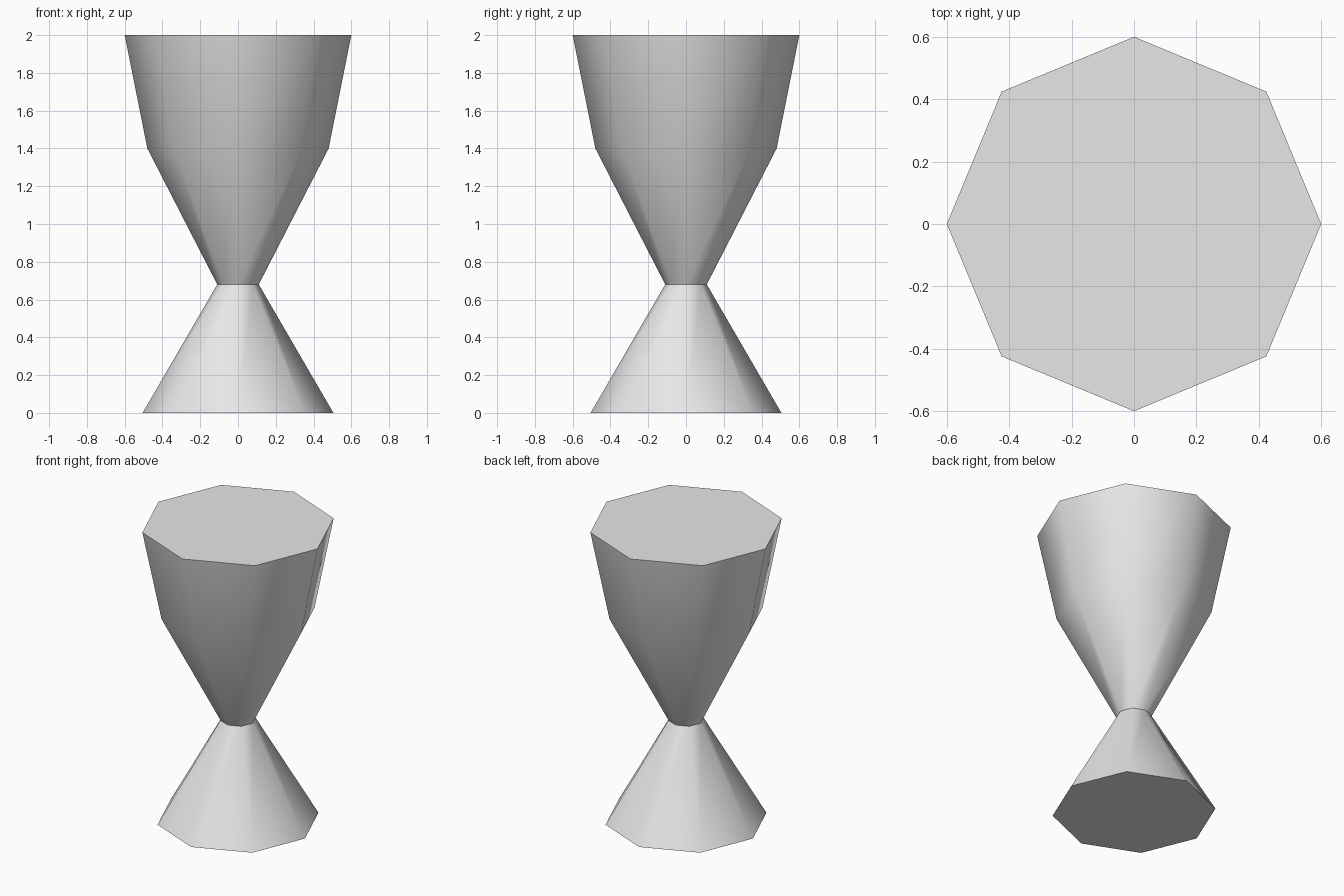
import bpy
import math

cube = bpy.data.objects.get("Cube")
if cube:
    bpy.data.objects.remove(cube, do_unlink=True)

# Single plain grey
grey = bpy.data.materials.new("light_grey")
grey.use_nodes = True
colour = (0.8, 0.8, 0.8, 1)
grey.diffuse_color = colour
grey.node_tree.nodes["Principled BSDF"].inputs["Base Color"].default_value = colour

SIDES = 8
# Profile as (radius, height): foot, waist, shoulder, rim
profile = [(0.505, 0), (0.11, 0.68), (0.48, 1.4), (0.6, 2)]

verts = [(r * math.cos(math.tau * i / SIDES), r * math.sin(math.tau * i / SIDES), z)
         for r, z in profile for i in range(SIDES)]

# Side walls between neighbouring rings, then the two caps
faces = []
for ring in range(len(profile) - 1):
    a, b = ring * SIDES, (ring + 1) * SIDES
    for i in range(SIDES):
        j = (i + 1) % SIDES
        faces.append((a + i, a + j, b + j, b + i))
faces.append(tuple(reversed(range(SIDES))))
faces.append(tuple(range(len(verts) - SIDES, len(verts))))

mesh = bpy.data.meshes.new("hourglass_stool")
mesh.from_pydata(verts, [], faces)
mesh.materials.append(grey)
stool = bpy.data.objects.new("hourglass_stool", mesh)
bpy.context.collection.objects.link(stool)

# Smooth around the sides, sharp at the caps and waist
bpy.ops.object.select_all(action="DESELECT")
stool.select_set(True)
bpy.context.view_layer.objects.active = stool
bpy.ops.object.shade_smooth_by_angle(angle=math.radians(50))
